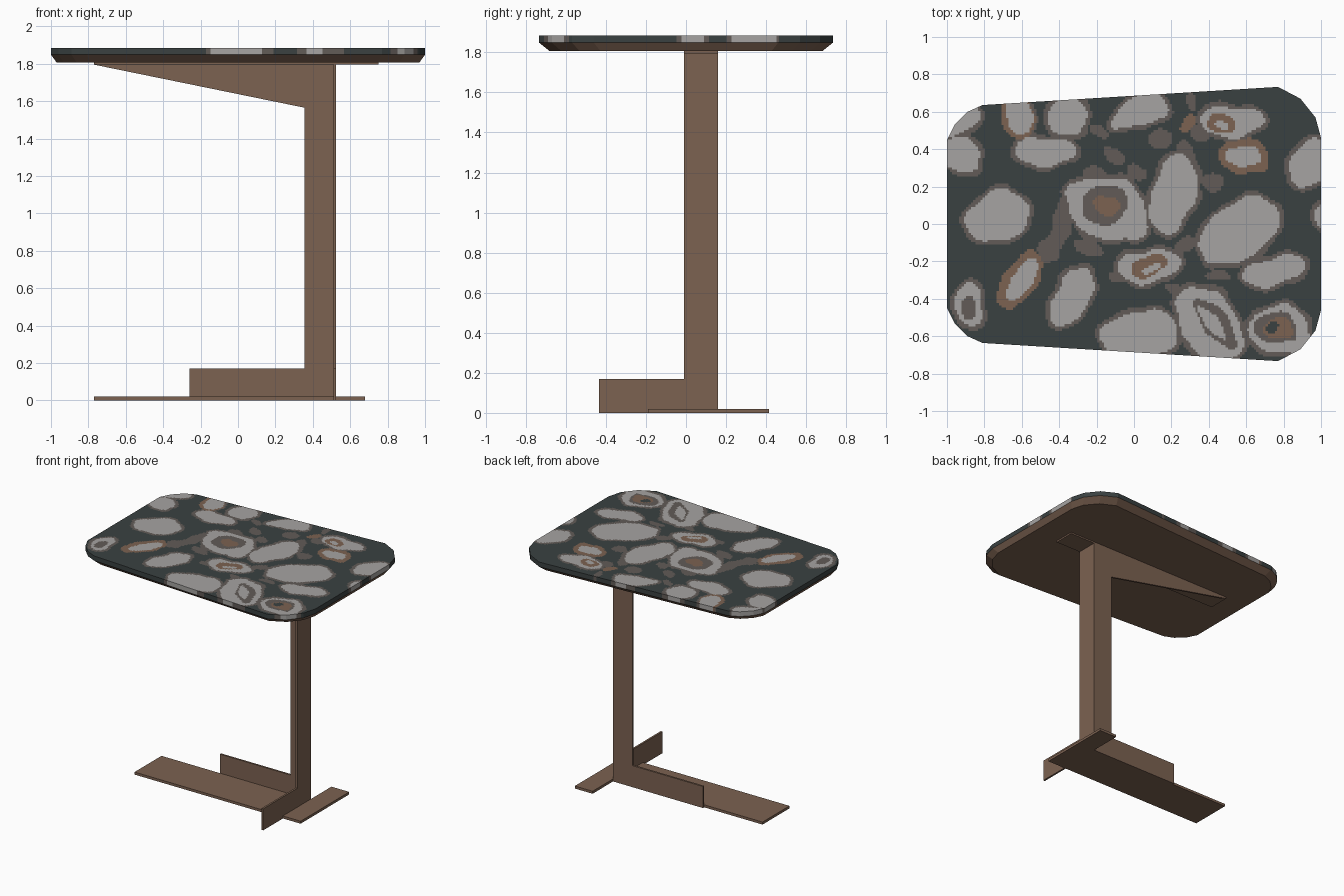
import bpy, bmesh, math
from mathutils import Vector

if "Cube" in bpy.data.objects:
    bpy.data.objects.remove(bpy.data.objects["Cube"])


def material(name, r, g, b):
    m = bpy.data.materials.new(name)
    lin = [((c / 255 + 0.055) / 1.055) ** 2.4 for c in (r, g, b)]
    m.diffuse_color = (*lin, 1)
    m.use_nodes = True
    m.node_tree.nodes["Principled BSDF"].inputs["Base Color"].default_value = m.diffuse_color
    return m


dark = material("dark_slate", 58, 65, 65)
grey = material("warm_grey", 98, 91, 87)
pale = material("pale_stone", 166, 164, 162)
bronze = material("bronze", 124, 98, 81)
DARK, GREY, PALE, BRONZE = range(4)


def finish(name, bm, mats):
    bmesh.ops.recalc_face_normals(bm, faces=bm.faces[:])
    mesh = bpy.data.meshes.new(name)
    bm.to_mesh(mesh)
    bm.free()
    for m in mats:
        mesh.materials.append(m)
    ob = bpy.data.objects.new(name, mesh)
    bpy.context.collection.objects.link(ob)
    return ob


def extrude(name, points, offset):
    """Flat polygon pushed along a vector into a solid plate."""
    bm = bmesh.new()
    face = bm.faces.new([bm.verts.new(p) for p in points])
    new = bmesh.ops.extrude_face_region(bm, geom=[face])["geom"]
    bmesh.ops.translate(bm, vec=offset,
                        verts=[v for v in new if isinstance(v, bmesh.types.BMVert)])
    return finish(name, bm, [bronze])


def slab(name, x0, x1, y0, y1, z0, z1):
    return extrude(name, [(x0, y0, z0), (x1, y0, z0), (x1, y1, z0), (x0, y1, z0)],
                   (0, 0, z1 - z0))


# Angle-section post: one plate facing front with foot and tapered arm
T = 0.015
profile = [(-0.26, 0), (0.51, 0), (0.51, 1.795), (-0.77, 1.795),
           (0.355, 1.565), (0.355, 0.17), (-0.26, 0.17)]
extrude("post_front_plate", [(x, 0.145, z) for x, z in profile], (0, T, 0))

# Second plate facing sideways, with its own foot
profile = [(-0.435, 0), (0.16, 0), (0.16, 1.795), (-0.01, 1.795),
           (-0.01, 0.17), (-0.435, 0.17)]
extrude("post_side_plate", [(0.51, y, z) for y, z in profile], (T, 0, 0))

# Flat floor plates and mounting plate under the top
slab("base_long_plate", -0.77, 0.51, -0.19, 0.145, 0, 0.02)
slab("base_side_plate", 0.525, 0.68, -0.19, 0.415, 0, 0.02)
slab("mounting_plate", -0.77, 0.75, -0.01, 0.16, 1.795, 1.808)

# Table top outline: tapered rectangle with faceted corners
half = [(1.0, 0.46), (0.97, 0.57), (0.89, 0.67), (0.77, 0.733),
        (-0.81, 0.636), (-0.89, 0.60), (-0.96, 0.53), (-1.0, 0.45)]
outline = half + [(x, -y) for x, y in reversed(half)]

# Bronze chamfered tray
bm = bmesh.new()
low = [bm.verts.new((x * 0.97, y * 0.93, 1.807)) for x, y in outline]
high = [bm.verts.new((x, y, 1.848)) for x, y in outline]
n = len(outline)
for i in range(n):
    j = (i + 1) % n
    bm.faces.new((low[i], low[j], high[j], high[i]))
bm.faces.new(low)
bm.faces.new(high)
finish("tray_underside", bm, [bronze])

# Pattern ellipses: x, y, radius a, radius b, angle in degrees
pebbles = [
    (-.40, -.04, .05, .17, -8), (-.27, .51, .04, .05, 0), (.15, .46, .07, .05, 30),
    (.30, .34, .04, .12, 25), (.42, .23, .06, .05, 0), (-.11, .37, .08, .035, -45),
    (.27, -.12, .07, .035, 30), (.22, -.35, .05, .025, 0), (-.24, -.12, .09, .035, -30),
    (.62, -.56, .05, .07, 0), (.35, .48, .05, .05, 0), (0, .27, .05, .04, 0),
    (-.45, -.14, .05, .08, -20), (.45, -.28, .07, .025, -20), (-.17, .50, .05, .03, 0),
    (.31, .65, .025, .06, 0), (-.22, .28, .06, .035, 0), (-.08, -.29, .04, .03, 0)]
stones = [
    (-.73, .04, .165, .135, 20), (-.48, .39, .165, .075, -5), (-.14, .08, .225, .165, -20),
    (.21, .16, .115, .225, -10), (.56, -.04, .235, .15, 35), (.75, -.25, .18, .075, 10),
    (.08, -.225, .16, .09, 0), (-.33, -.38, .175, .09, 62), (.03, -.60, .20, .14, 5),
    (.40, -.53, .22, .15, -55), (.78, -.57, .17, .13, 0), (.52, .55, .18, .08, 0),
    (.59, .36, .10, .05, -25), (.94, .32, .11, .13, 0), (-.92, .37, .11, .09, -10),
    (-.93, .56, .12, .07, 45), (-.61, .57, .075, .10, 0), (-.35, .57, .10, .11, 30),
    (.03, .60, .15, .08, 20), (-.60, -.29, .12, .06, 55), (-.88, -.44, .075, .12, 0),
    (1.0, .03, .04, .06, 0)]
bronze_rims = [(-.62, .56, .095, .11, 0), (-.61, -.29, .17, .095, 58),
               (.59, .36, .14, .09, -25), (.28, .53, .035, .05, 0)]
grey_cores = [(-.15, .10, .125, .11, 0), (.76, -.56, .12, .085, -10),
              (-.88, -.46, .04, .07, -20), (.43, -.53, .16, .07, -58)]
bronze_cores = [(-.14, .10, .08, .05, -25), (.08, -.22, .085, .06, 0),
                (.46, .54, .08, .05, 0), (.78, -.57, .085, .06, -10)]
pale_cores = [(.10, -.235, .04, .022, 0), (.46, .53, .04, .02, 0),
              (.41, -.53, .12, .035, -58)]
others = [(.75, -.555, .035, .03, 0)]
layers = [(GREY, pebbles, 0), (GREY, stones, .024), (BRONZE, bronze_rims, 0),
          (PALE, stones, 0), (GREY, grey_cores, 0), (BRONZE, bronze_cores, 0),
          (PALE, pale_cores, 0), (DARK, others, 0)]
shapes = [(m, x, y, a + grow, b + grow, math.cos(math.radians(t)), math.sin(math.radians(t)))
          for m, group, grow in layers for x, y, a, b, t in group]


def pattern(p):
    """Topmost wobbly ellipse covering the point."""
    x = p.x + 0.012 * math.sin(17 * p.y + 5 * p.x) + 0.006 * math.sin(41 * p.y)
    y = p.y + 0.012 * math.sin(19 * p.x - 4 * p.y) + 0.006 * math.sin(37 * p.x)
    for m, cx, cy, a, b, c, s in reversed(shapes):
        dx, dy = x - cx, y - cy
        if ((dx * c + dy * s) / a) ** 2 + ((dy * c - dx * s) / b) ** 2 < 1:
            return m
    return DARK


# Stone slab: top and rim cut finely, coloured by the pattern
bm = bmesh.new()
low = [bm.verts.new((x, y, 1.848)) for x, y in outline]
high = [bm.verts.new((x, y, 1.885)) for x, y in outline]
for i in range(n):
    j = (i + 1) % n
    bm.faces.new((low[i], low[j], high[j], high[i]))
bm.faces.new(high)
STEP = 0.0125
for axis, reach in ((Vector((1, 0, 0)), 1.0), (Vector((0, 1, 0)), 0.733)):
    k = int(reach / STEP)
    for i in range(-k, k + 1):
        bmesh.ops.bisect_plane(bm, geom=bm.verts[:] + bm.edges[:] + bm.faces[:],
                               plane_co=axis * (i * STEP + 0.003), plane_no=axis)
for f in bm.faces:
    f.material_index = pattern(f.calc_center_median())
top = finish("stone_top", bm, [dark, grey, pale, bronze])
